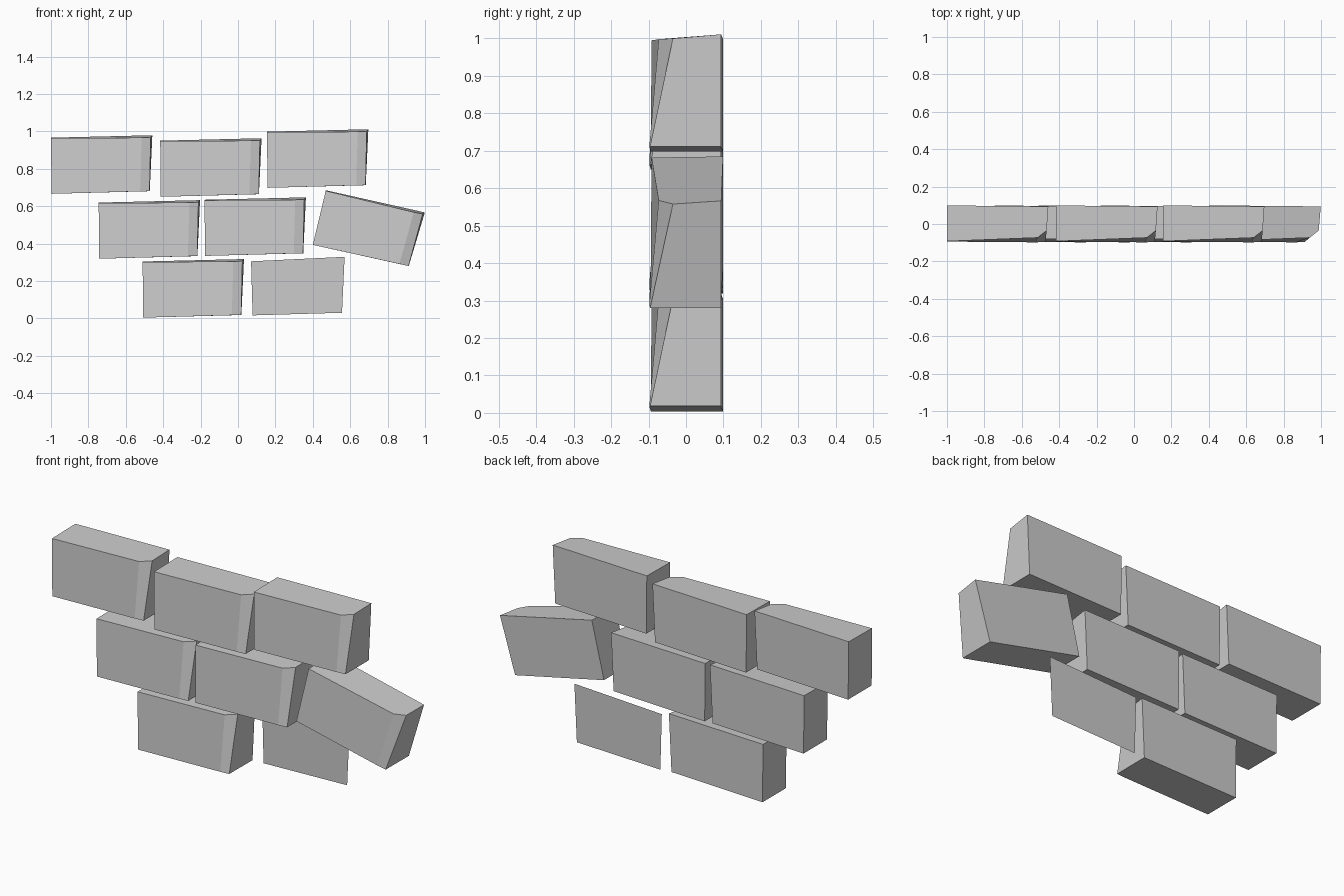
import bpy
import bmesh
from math import radians

cube = bpy.data.objects.get("Cube")
if cube:
    bpy.data.objects.remove(cube, do_unlink=True)

stone = bpy.data.materials.new("stone_grey")
stone.use_nodes = True
grey = (0.6, 0.6, 0.6, 1)
stone.diffuse_color = grey
stone.node_tree.nodes["Principled BSDF"].inputs["Base Color"].default_value = grey


def make_mesh(name, build):
    mesh = bpy.data.meshes.new(name)
    bm = bmesh.new()
    build(bm)
    bm.to_mesh(mesh)
    bm.free()
    mesh.materials.append(stone)
    return mesh


def place(name, mesh, x, z, tilt=0):
    obj = bpy.data.objects.new(name, mesh)
    obj.location = (x, 0, z)
    obj.rotation_euler.y = radians(tilt)
    bpy.context.collection.objects.link(obj)


def build_brick(bm):
    # Five-sided outlines; the chamfered front corner tapers towards the base
    base = [(0, -.094, 0), (.474, -.098, .013), (.524, -.096, .014),
            (.525, .093, .014), (0, .099, 0)]
    top = [(-.003, -.092, .297), (.482, -.073, .3), (.53, -.035, .302),
           (.539, .094, .313), (-.003, .099, .3)]
    lower = [bm.verts.new(p) for p in base]
    upper = [bm.verts.new(p) for p in top]
    bm.faces.new(lower[::-1])
    bm.faces.new(upper)
    for i in range(5):
        j = (i + 1) % 5
        bm.faces.new((lower[i], lower[j], upper[j], upper[i]))


def build_plate(bm):
    # Single thin backing face
    corners = [(0, 0), (-.008, .289), (.492, .313), (.478, .014)]
    bm.faces.new([bm.verts.new((x, .098, z)) for x, z in corners])


# Bricks in three courses, with one slipped out of line
brick = make_mesh("brick", build_brick)
courses = {
    "top_brick": [(-.997, .666), (-.413, .65), (.158, .698)],
    "middle_brick": [(-.742, .319), (-.176, .334)],
    "bottom_brick": [(-.507, .004)],
}
for name, spots in courses.items():
    for number, (x, z) in enumerate(spots, 1):
        place(f"{name}_{number}", brick, x, z)
place("slipped_brick", brick, .4, .393, 14)

# Flat brick in the bottom course
place("flat_brick", make_mesh("flat_brick", build_plate), .078, .016)
